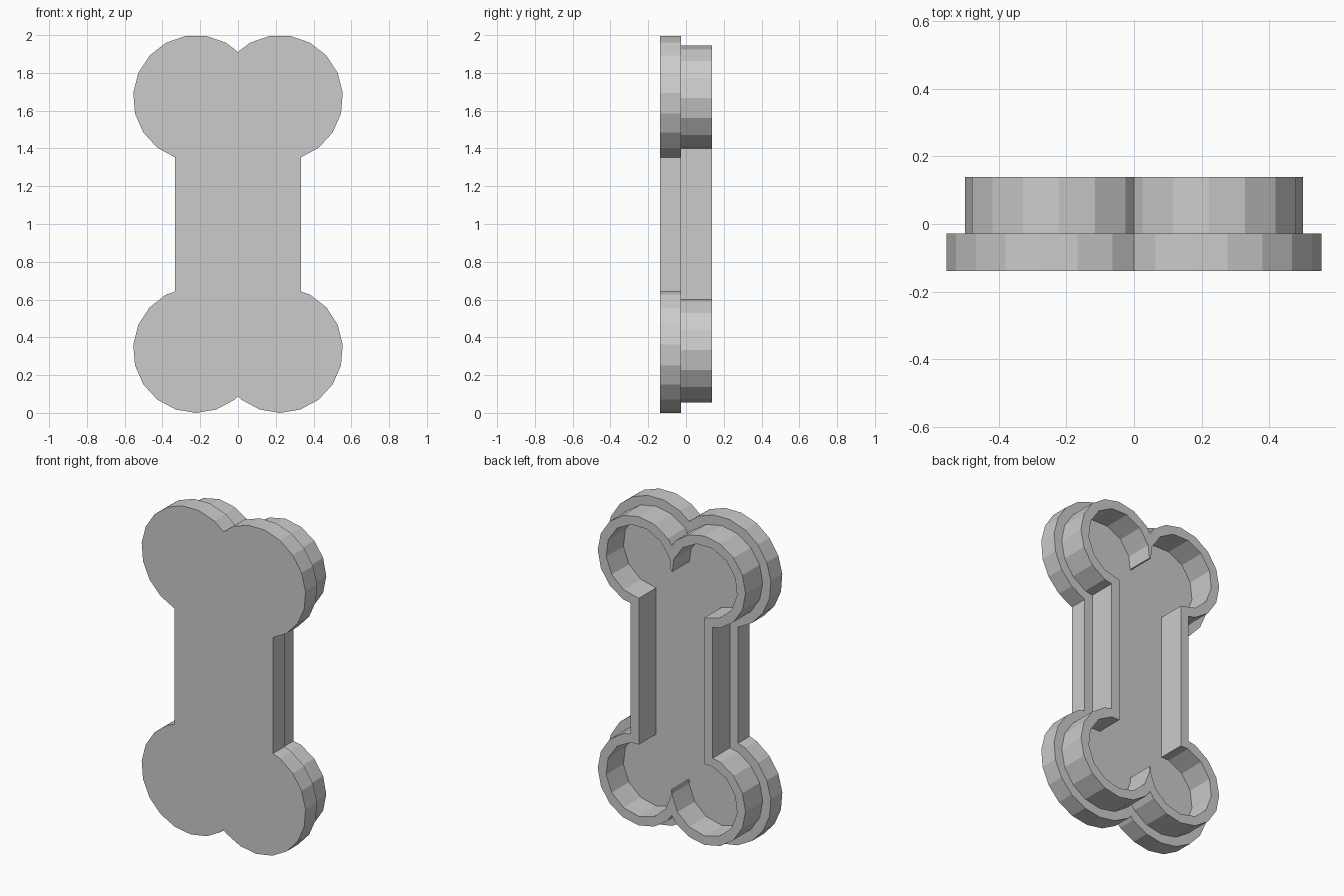
import bpy, bmesh
from math import pi, cos, sin, acos

if "Cube" in bpy.data.objects:
    bpy.data.objects.remove(bpy.data.objects["Cube"])

U = 1 / 18              # modelling unit
CX, CZ = 4 * U, 12 * U  # lobe centre offset from the middle
Y_FRONT, Y_LEDGE, Y_RIM = -2.5 * U, -0.5 * U, 2.5 * U


def rim(a, r, n, phase):
    """Radius of a regular n-sided polygon at angle a."""
    step = 2 * pi / n
    return r * cos(pi / n) / cos((a - phase) % step - step / 2)


def angle_at_x(x, sign, r, n, phase):
    """Angle where the lobe polygon crosses a vertical line."""
    a = sign * pi / 2
    for _ in range(30):
        a = sign * acos(max(-1, min(1, (x - CX) / rim(a, r, n, phase))))
    return a


def lobe(r, n, half_shaft, phase):
    """Right lobe, from the centre notch clockwise to the shaft corner."""
    start = angle_at_x(0, 1, r, n, phase)
    end = angle_at_x(half_shaft, -1, r, n, phase)
    step = 2 * pi / n
    corners = [phase + step * k for k in range(-2 * n, 2 * n)]
    angles = [start] + sorted((a for a in corners if end + 0.01 < a < start - 0.01),
                              reverse=True) + [end]
    pts = []
    for a in angles:
        d = rim(a, r, n, phase)
        pts.append((CX + d * cos(a), CZ + d * sin(a)))
    if pts[0][0] > 1e-4:            # lobes do not meet: shaft end closes the gap
        pts.insert(0, (0, CZ))
    else:
        pts[0] = (0, pts[0][1])
    return pts


def bone_outline(r, n, half_shaft):
    top = lobe(r, n, half_shaft, -pi / 2)
    bottom = [(x, -z) for x, z in reversed(lobe(r, n, half_shaft, pi / 2))]
    right = top + bottom
    left = [(-x, z) for x, z in reversed(right) if x > 1e-6]
    return right + left


bm = bmesh.new()


def add_loop(outline, y):
    vs = [bm.verts.new((x, y, z + 1)) for x, z in outline]
    for i, v in enumerate(vs):
        bm.edges.new((v, vs[i - 1]))
    return vs


def side_wall(a, b):
    for i in range(len(a)):
        bm.faces.new((a[i - 1], a[i], b[i], b[i - 1]))


def flat_ring(*loops):
    edges = [bm.edges.get((vs[i], vs[i - 1])) for vs in loops for i in range(len(vs))]
    bmesh.ops.triangle_fill(bm, edges=edges, use_beauty=True, normal=(0, 1, 0))


plate = bone_outline(6 * U, 19, 6 * U)
outer = bone_outline(5 * U, 16, 5 * U)
inner = bone_outline(4 * U, 13, 4 * U)

plate_front, plate_back = add_loop(plate, Y_FRONT), add_loop(plate, Y_LEDGE)
outer_low, outer_top = add_loop(outer, Y_LEDGE), add_loop(outer, Y_RIM)
inner_low, inner_top = add_loop(inner, Y_LEDGE), add_loop(inner, Y_RIM)

# Base plate, raised outer wall, hollow
side_wall(plate_front, plate_back)
side_wall(outer_low, outer_top)
side_wall(inner_low, inner_top)
# Front face, ledge, rim and floor
bm.faces.new(plate_front)
flat_ring(plate_back, outer_low)
flat_ring(outer_top, inner_top)
bm.faces.new(inner_low)

bmesh.ops.recalc_face_normals(bm, faces=bm.faces)
mesh = bpy.data.meshes.new("bone_tray")
bm.to_mesh(mesh)
bm.free()
bpy.context.collection.objects.link(bpy.data.objects.new("bone_tray", mesh))
